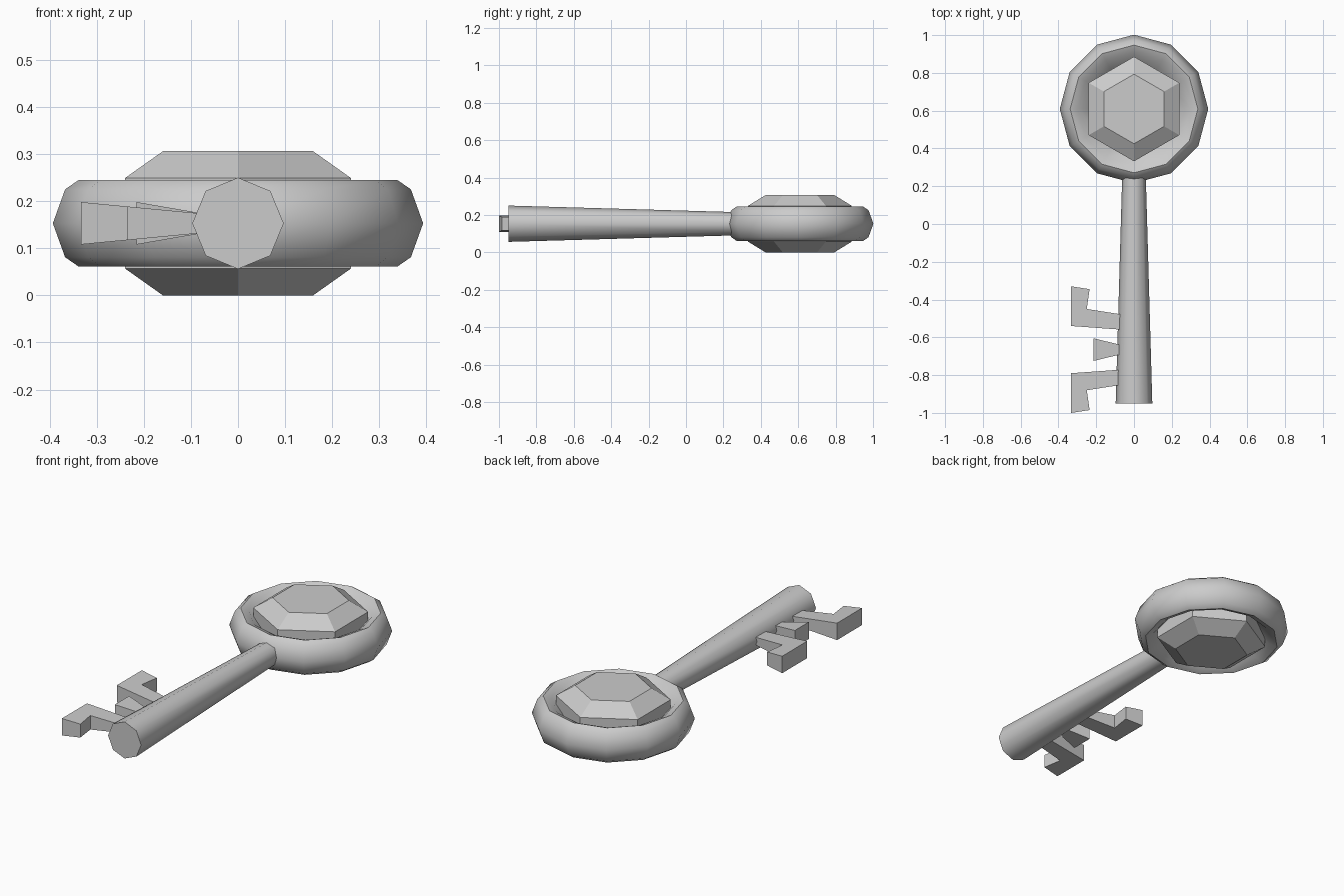
import bpy, bmesh, math
from mathutils import Vector

cube = bpy.data.objects.get("Cube")
if cube:
    bpy.data.objects.remove(cube, do_unlink=True)

MID_Z = 0.153   # height of the key's middle plane
HEAD_Y = 0.609  # centre of the round head

metal = bpy.data.materials.new("light_grey")
metal.use_nodes = True
grey = (0.6, 0.6, 0.6, 1)
metal.diffuse_color = grey
metal.node_tree.nodes["Principled BSDF"].inputs["Base Color"].default_value = grey


def finish(name, bm, smooth_angle=None):
    bmesh.ops.recalc_face_normals(bm, faces=bm.faces)
    mesh = bpy.data.meshes.new(name)
    bm.to_mesh(mesh)
    bm.free()
    mesh.materials.append(metal)
    obj = bpy.data.objects.new(name, mesh)
    bpy.context.collection.objects.link(obj)
    if smooth_angle:
        bpy.ops.object.select_all(action="DESELECT")
        obj.select_set(True)
        bpy.context.view_layer.objects.active = obj
        bpy.ops.object.shade_smooth_by_angle(angle=math.radians(smooth_angle))
    return obj


def lathe(profile, sides, phase=0.0, closed=False):
    """Stack rings of (radius, height); close the tube or cap its ends."""
    bm = bmesh.new()
    rings = []
    for r, z in profile:
        angles = [phase + math.tau * i / sides for i in range(sides)]
        rings.append([bm.verts.new((r * math.cos(a), r * math.sin(a), z)) for a in angles])
    pairs = list(zip(rings, rings[1:]))
    if closed:
        pairs.append((rings[-1], rings[0]))
    else:
        bm.faces.new(rings[0])
        bm.faces.new(rings[-1])
    for low, high in pairs:
        for i in range(sides):
            j = (i + 1) % sides
            bm.faces.new((low[i], low[j], high[j], high[i]))
    return bm


# Twelve-sided bow ring, symmetric above and below the middle
upper = [(0.367, 0.072), (0.338, 0.092), (0.298, 0.075)]
lower = [(r, -z) for r, z in reversed(upper)]
ring = finish("bow_ring", lathe([(0.393, 0)] + upper + [(0.23, 0)] + lower, 12, closed=True), 40)
ring.location = (0, HEAD_Y, MID_Z)

# Six-sided cut gem showing on both faces of the bow
gem = finish("gem", lathe([(0.184, -0.153), (0.277, -0.096), (0.277, 0.096), (0.184, 0.153)],
                          6, math.pi / 6))
gem.location = (0, HEAD_Y, MID_Z)

# Tapered octagonal shaft lying along y
shaft = finish("shaft", lathe([(0.062, -0.27), (0.097, 0.95)], 8), 50)
shaft.rotation_euler.x = math.pi / 2
shaft.location.z = MID_Z


def tooth(name, outline, tip_x):
    """Outline in plan, thicker towards the tip."""
    bm = bmesh.new()
    layers = []
    for side in (-1, 1):
        layer = []
        for x, y in outline:
            t = (x + 0.07) / (tip_x + 0.07)
            layer.append(bm.verts.new((x, y, MID_Z + side * (0.02 + 0.025 * t))))
        layers.append(layer)
        bm.faces.new(layer)
    low, high = layers
    for i in range(len(outline)):
        j = (i + 1) % len(outline)
        bm.faces.new((low[i], low[j], high[j], high[i]))
    finish(name, bm)


# Two hooked teeth mirrored about a short middle tooth
TEETH_Y = -0.665
hook = [(-0.07, 0.187), (-0.25, 0.215), (-0.235, 0.32),
        (-0.333, 0.335), (-0.333, 0.125), (-0.07, 0.106)]
for name, s in (("rear_tooth", 1), ("front_tooth", -1)):
    tooth(name, [(x, TEETH_Y + s * y) for x, y in hook], -0.333)
wedge = [(-0.07, 0.025), (-0.215, 0.06), (-0.215, -0.06), (-0.07, -0.025)]
tooth("middle_tooth", [(x, TEETH_Y + y) for x, y in wedge], -0.215)
